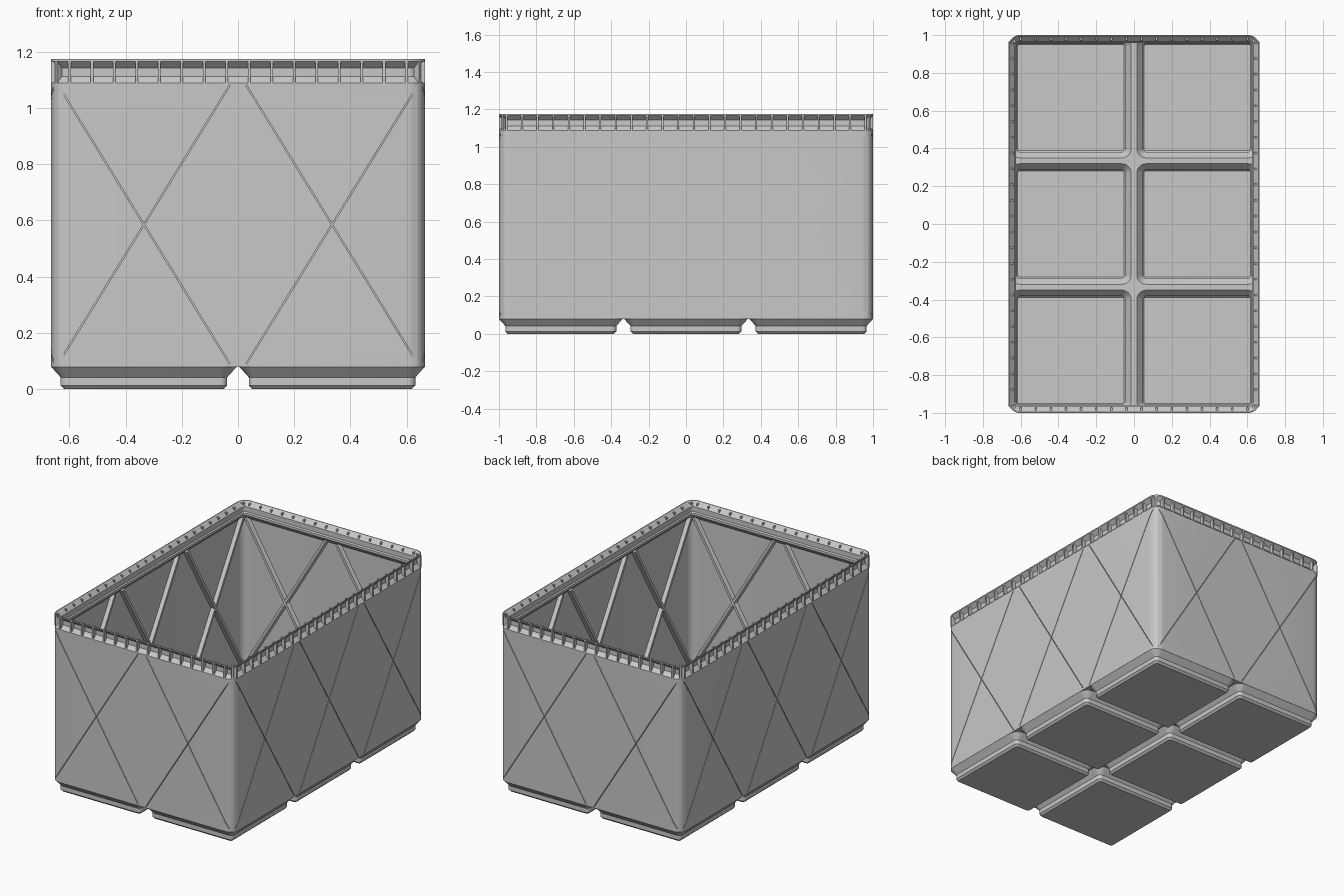
import bpy, bmesh, math
from mathutils import Vector, Matrix

if "Cube" in bpy.data.objects:
    bpy.data.objects.remove(bpy.data.objects["Cube"])

HX, HY, R = 0.665, 1.0, 0.06       # outer half sizes and corner radius
PITCH = 0.6693                     # spacing of the base cells
Z0, Z1 = 0.079, 1.174              # wall bottom and rim top

mat = bpy.data.materials.new("grey plastic")
mat.diffuse_color = (0.58, 0.58, 0.58, 1)
mat.use_nodes = True
mat.node_tree.nodes["Principled BSDF"].inputs["Base Color"].default_value = mat.diffuse_color


def finish(name, bm):
    bmesh.ops.remove_doubles(bm, verts=bm.verts, dist=1e-5)
    bmesh.ops.recalc_face_normals(bm, faces=bm.faces)
    me = bpy.data.meshes.new(name)
    bm.to_mesh(me)
    bm.free()
    ob = bpy.data.objects.new(name, me)
    bpy.context.collection.objects.link(ob)
    me.materials.append(mat)
    return ob


def smooth(ob):
    bpy.ops.object.select_all(action='DESELECT')
    ob.select_set(True)
    bpy.context.view_layer.objects.active = ob
    bpy.ops.object.shade_smooth_by_angle(angle=math.radians(30))


def ring(bm, x0, x1, y0, y1, radii, z, n=8):
    """Rounded rectangle with one radius per corner."""
    verts = []
    for k, (x, y, sx, sy) in enumerate([(x1, y1, 1, 1), (x0, y1, -1, 1),
                                        (x0, y0, -1, -1), (x1, y0, 1, -1)]):
        r = radii[k]
        for i in range(n + 1):
            a = math.pi / 2 * (k + i / n)
            verts.append(bm.verts.new((x - sx * r + r * math.cos(a),
                                       y - sy * r + r * math.sin(a), z)))
    return verts


def bridge(bm, a, b):
    n = len(a)
    for i in range(n):
        j = (i + 1) % n
        bm.faces.new((a[i], a[j], b[j], b[i]))


def beam(bm, centre, along, normal, length, width, depth, taper=1.0):
    """Bar lying on a wall; its outer side is along the normal."""
    along, normal = Vector(along).normalized(), Vector(normal)
    side = normal.cross(along)
    res = bmesh.ops.create_cube(bm, size=1)
    for v in res["verts"]:
        u, w, d = v.co
        if d < 0:
            w *= taper
        v.co = (Vector(centre) + along * (u * length)
                + side * (w * width) + normal * (d * depth))


# Wall with folded stacking rim: (inset, height) around the cross-section
bm = bmesh.new()
profile = [(0, Z0), (0, 1.088), (0.024, 1.112), (0.024, 1.142), (0, 1.166),
           (0, Z1), (0.005, Z1), (0.034, 1.145), (0.034, 1.112),
           (0.041, 1.105), (0.041, 1.09), (0.010, 1.058), (0.010, Z0)]
loops = [ring(bm, -HX + d, HX - d, -HY + d, HY - d, [R - d] * 4, z)
         for d, z in profile]
for a, b in zip(loops, loops[1:] + loops[:1]):
    bridge(bm, a, b)
wall = finish("wall", bm)

# One entry per wall panel: centre offset, tangent, normal, distance
panels = []
for s in (-1, 1):
    panels += [(c * PITCH, Vector((1, 0, 0)), Vector((0, s, 0)), HY)
               for c in (-0.5, 0.5)]
    panels += [(c * PITCH, Vector((0, 1, 0)), Vector((s, 0, 0)), HX)
               for c in (-1, 0, 1)]


def crosses(bm, half_w, z_lo, z_hi, width, depth, inset, taper=1.0):
    for off, tan, nor, dist in panels:
        c = tan * off + nor * (dist - inset) + Vector((0, 0, (z_lo + z_hi) / 2))
        for s in (-1, 1):
            d = tan * (2 * half_w * s) + Vector((0, 0, z_hi - z_lo))
            beam(bm, c, d, nor, d.length, width, depth, taper)


# Fine diagonal slits in the outer face
bm = bmesh.new()
crosses(bm, 0.305, 0.09, 1.08, 0.004, 0.016, 0.0)
cutter = finish("slit_cutter", bm)
cutter.hide_render = True
mod = wall.modifiers.new("slits", 'BOOLEAN')
mod.operation = 'DIFFERENCE'
mod.solver = 'EXACT'
mod.use_self = True
mod.object = cutter
bpy.context.view_layer.objects.active = wall
bpy.ops.object.modifier_apply(modifier=mod.name)
bpy.data.objects.remove(cutter)
smooth(wall)

# Crossed ribs on the inner face
bm = bmesh.new()
crosses(bm, 0.292, 0.10, 1.07, 0.028, 0.026, 0.022, 0.6)
finish("cross_ribs", bm)

# Small upright fins in the rim groove
bm = bmesh.new()
ZF, HF, DF = 1.127, 0.078, 0.028
for s in (-1, 1):
    for i in range(-8, 8):
        beam(bm, ((i + 0.5) * 0.08, s * (HY - DF / 2), ZF), (0, 0, 1),
             (0, s, 0), HF, 0.010, DF)
    for i in range(-12, 12):
        beam(bm, (s * (HX - DF / 2), (i + 0.5) * 0.0835, ZF), (0, 0, 1),
             (s, 0, 0), HF, 0.010, DF)
    for t in (-1, 1):
        n = Vector((s, t, 0)).normalized()
        c = Vector((s * (HX - R), t * (HY - R), ZF)) + n * (R - DF / 2)
        beam(bm, c, (0, 0, 1), n, HF, 0.010, DF)
finish("rim_fins", bm)

# Six hollow base feet, each with a stepped outside and a pocket inside
bm = bmesh.new()
outside = [(0.2837, 0.013, 0), (0.2964, 0.0255, 0.0127),
           (0.2964, 0.0255, 0.0414), (0.3307, R, Z0 + 0.0005)]
inside = [(0.319, 0.048, 0.085), (0.287, 0.016, 0.05),
          (0.287, 0.016, 0.016), (0.281, 0.010, 0.0095)]
for cx in (-PITCH / 2, PITCH / 2):
    for cy in (-PITCH, 0, PITCH):
        def cell(h, r, z):
            return ring(bm, cx - h, cx + h, cy - h, cy + h, [r] * 4, z)

        def web(z):
            # square tile, rounded only at the corners of the whole bin
            h = PITCH / 2
            lx, ly = HX - 0.005, HY - 0.005
            radii = [R - 0.005 if cx * sx > 0 and cy * sy > 0 else 0
                     for sx, sy in ((1, 1), (-1, 1), (-1, -1), (1, -1))]
            return ring(bm, max(cx - h, -lx), min(cx + h, lx),
                        max(cy - h, -ly), min(cy + h, ly), radii, z)
        loops = [cell(*p) for p in outside]
        loops += [web(Z0 + 0.0005), web(0.085)]
        loops += [cell(*p) for p in inside]
        for a, b in zip(loops, loops[1:]):
            bridge(bm, a, b)
        bm.faces.new(loops[0])
        bm.faces.new(loops[-1])
smooth(finish("base_feet", bm))
